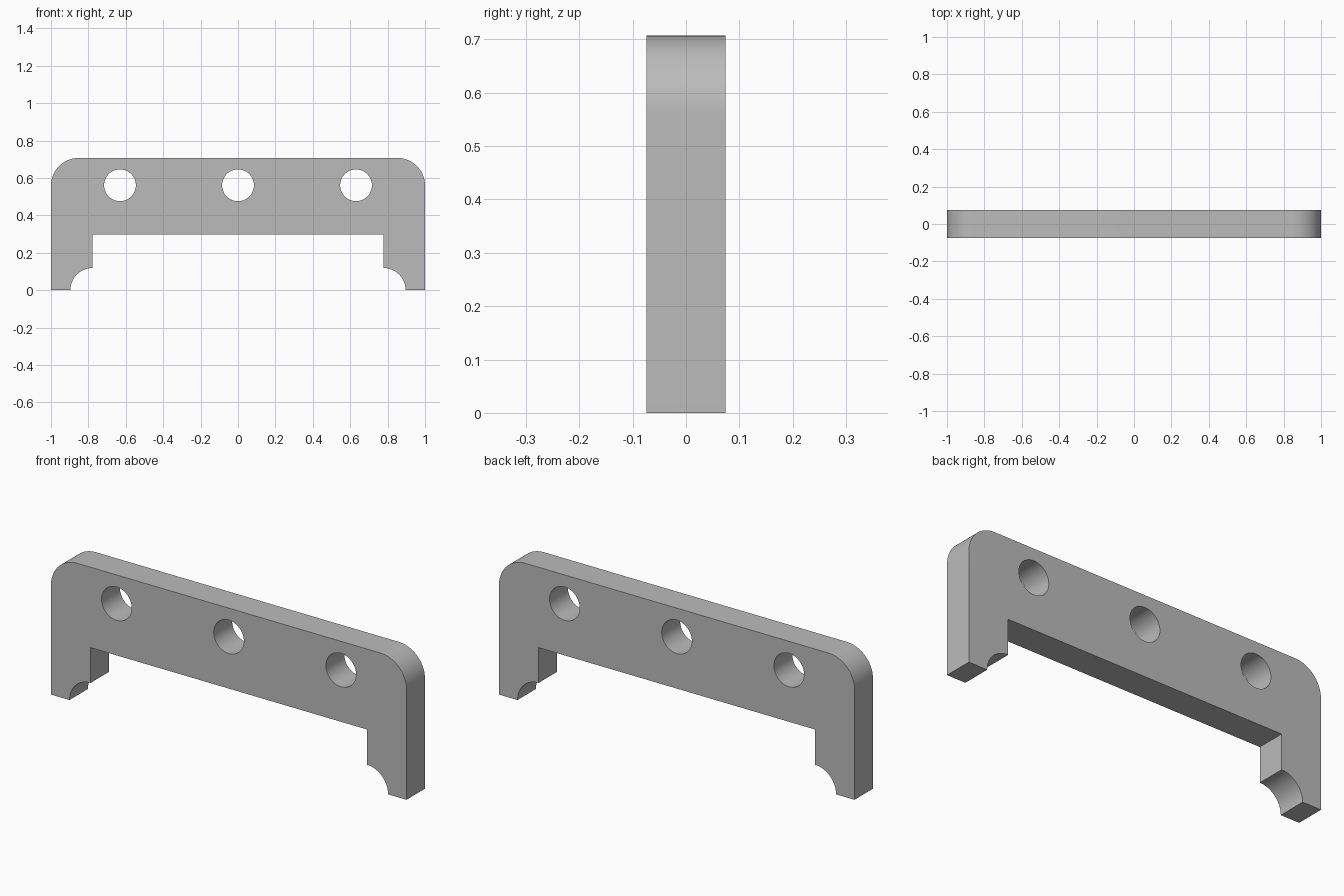
import bpy
import bmesh
from math import sin, cos, radians

cube = bpy.data.objects.get("Cube")
if cube:
    bpy.data.objects.remove(cube, do_unlink=True)

HEIGHT, HALF_DEPTH = 0.707, 0.074
CORNER_R = 0.148
OPENING_X, OPENING_Z = 0.777, 0.298
NOTCH_R = 0.119
HOLE_X, HOLE_Z, HOLE_R = 0.631, 0.561, 0.085


def arc(cx, cz, r, start, end, steps):
    """Points on an arc in the x-z plane, angles in degrees."""
    angles = [radians(start + (end - start) * i / steps) for i in range(steps + 1)]
    return [(cx + r * cos(a), cz + r * sin(a)) for a in angles]


def add_loop(bm, points):
    verts = [bm.verts.new((x, -HALF_DEPTH, z)) for x, z in points]
    return [bm.edges.new((v, verts[i - 1])) for i, v in enumerate(verts)]


# Right half of the outline: opening, foot notch, leg, rounded top corner
half = [(OPENING_X, OPENING_Z)]
half += arc(OPENING_X, 0, NOTCH_R, 90, 0, 16)
half += [(1, 0)]
half += arc(1 - CORNER_R, HEIGHT - CORNER_R, CORNER_R, 0, 90, 20)
outline = half + [(-x, z) for x, z in reversed(half)]

# Fill the outline around the three holes, then give it thickness
bm = bmesh.new()
edges = add_loop(bm, outline)
for x in (-HOLE_X, 0, HOLE_X):
    edges += add_loop(bm, arc(x, HOLE_Z, HOLE_R, 0, 360, 48)[:-1])
bmesh.ops.triangle_fill(bm, edges=edges, use_beauty=True)
front = bm.faces[:]
extruded = bmesh.ops.extrude_face_region(bm, geom=front, use_keep_orig=True)
back = [g for g in extruded["geom"] if isinstance(g, bmesh.types.BMVert)]
bmesh.ops.translate(bm, verts=back, vec=(0, 2 * HALF_DEPTH, 0))
bmesh.ops.recalc_face_normals(bm, faces=bm.faces[:])

mesh = bpy.data.meshes.new("bracket")
bm.to_mesh(mesh)
bm.free()
bracket = bpy.data.objects.new("bracket", mesh)
bpy.context.collection.objects.link(bracket)

# Plain grey finish
grey = bpy.data.materials.new("light grey")
grey.use_nodes = True
colour = (0.5, 0.5, 0.5, 1)
grey.diffuse_color = colour
grey.node_tree.nodes["Principled BSDF"].inputs["Base Color"].default_value = colour
mesh.materials.append(grey)

# Smooth the curved walls, keep the rims sharp
bpy.ops.object.select_all(action="DESELECT")
bracket.select_set(True)
bpy.context.view_layer.objects.active = bracket
bpy.ops.object.shade_smooth_by_angle(angle=radians(30))
